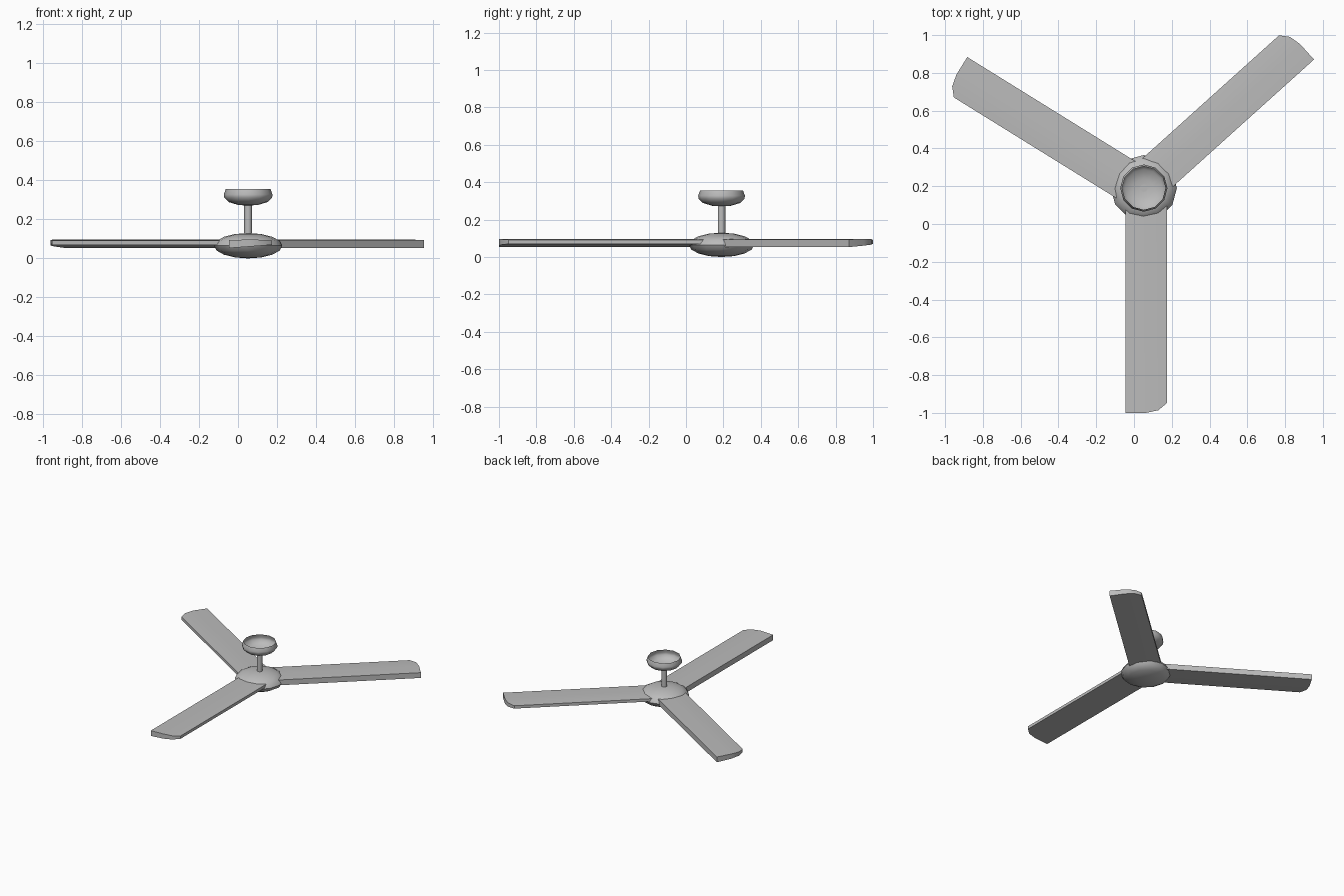
import bpy, bmesh, math
from mathutils import Matrix

cube = bpy.data.objects.get("Cube")
if cube:
    bpy.data.objects.remove(cube, do_unlink=True)

CX, CY = 0.052, 0.19

metal = bpy.data.materials.new("brushed grey")
metal.use_nodes = True
grey = (0.5, 0.5, 0.5, 1)
metal.diffuse_color = grey
metal.node_tree.nodes["Principled BSDF"].inputs["Base Color"].default_value = grey


def finish(name, bm, angle):
    bmesh.ops.recalc_face_normals(bm, faces=bm.faces)
    mesh = bpy.data.meshes.new(name)
    bm.to_mesh(mesh)
    bm.free()
    mesh.materials.append(metal)
    ob = bpy.data.objects.new(name, mesh)
    bpy.context.collection.objects.link(ob)
    bpy.ops.object.select_all(action='DESELECT')
    ob.select_set(True)
    bpy.context.view_layer.objects.active = ob
    bpy.ops.object.shade_smooth_by_angle(angle=math.radians(angle))
    return ob


def lathe(name, profile, sides):
    """Spin a (radius, height) profile around the fan axis."""
    bm = bmesh.new()
    verts = [bm.verts.new((r, 0, z)) for r, z in profile]
    edges = [bm.edges.new(pair) for pair in zip(verts, verts[1:])]
    bmesh.ops.spin(bm, geom=verts + edges, axis=(0, 0, 1), cent=(0, 0, 0),
                   angle=math.tau, steps=sides)
    bmesh.ops.remove_doubles(bm, verts=bm.verts, dist=0.0005)
    bmesh.ops.translate(bm, verts=bm.verts, vec=(CX, CY, 0))
    return finish(name, bm, 50)


def blade(name, heading, length):
    """Wedge blade: thick square edge on one side, thin rounded edge on the other."""
    bm = bmesh.new()
    # offset across the blade, setback of the tip, underside, top
    sections = [(-0.097, 0, 0.053, 0.094), (0.012, 0, 0.061, 0.097),
                (0.077, 0.014, 0.066, 0.095), (0.122, 0.052, 0.07, 0.092)]
    rings = []
    for across, back, low, high in sections:
        corners = [(0.09, low), (length - back, low), (length - back, high), (0.09, high)]
        rings.append([bm.verts.new((x, across, z)) for x, z in corners])
    for a, b in zip(rings, rings[1:]):
        for i in range(4):
            j = (i + 1) % 4
            bm.faces.new((a[i], a[j], b[j], b[i]))
    bm.faces.new(rings[0])
    bm.faces.new(rings[-1])
    bm.transform(Matrix.Translation((CX, CY, 0)) @ Matrix.Rotation(math.radians(heading), 4, 'Z'))
    return finish(name, bm, 30)


# Flattened motor housing
rows = 8
hub = [(0.175 * math.sin(math.pi * i / rows), 0.065 - 0.065 * math.cos(math.pi * i / rows))
       for i in range(rows + 1)]
lathe("motor_housing", hub, 12)

# Hanging rod
lathe("hanging_rod", [(0, 0.11), (0.02, 0.11), (0.02, 0.278), (0, 0.278)], 12)

# Open ceiling bowl
lathe("ceiling_bowl", [(0, 0.271), (0.05, 0.274), (0.1, 0.289), (0.123, 0.312),
                       (0.125, 0.328), (0.115, 0.355)], 12)

# Three blades
blade("front_blade", 270, 1.19)
blade("left_blade", 42, 1.125)
blade("right_blade", 148.2, 1.16)
